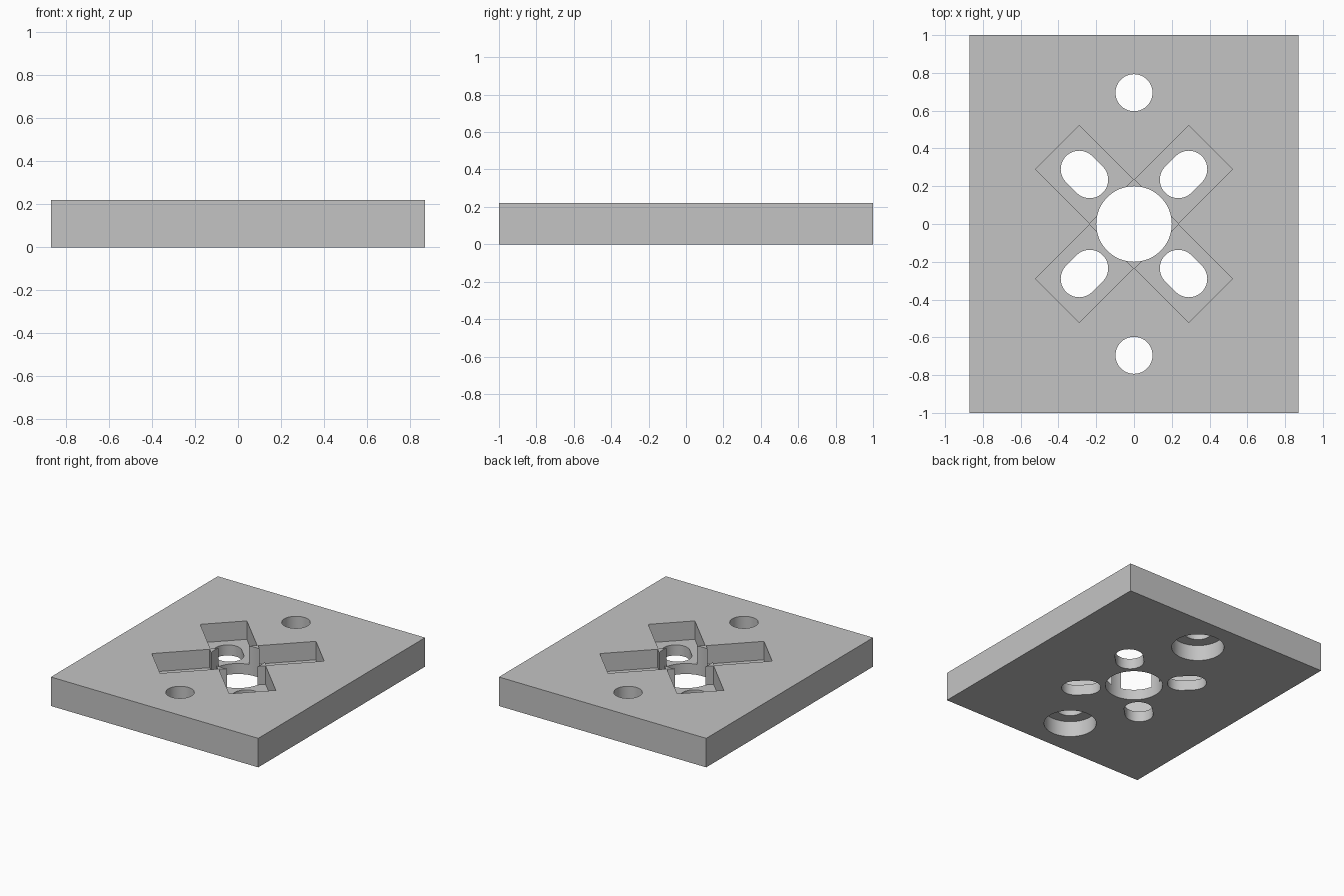
import bpy, bmesh, math
from math import cos, sin, pi
from mathutils import Matrix

cube = bpy.data.objects.get("Cube")
if cube:
    bpy.data.objects.remove(cube, do_unlink=True)

THICK = 0.22
OVER = 0.1            # how far cutters run past the faces
HOLE_R = 0.098
DIAGONALS = [pi / 4 + i * pi / 2 for i in range(4)]

grey = bpy.data.materials.new("machined grey")
grey.use_nodes = True
colour = (0.55, 0.55, 0.55, 1)
grey.diffuse_color = colour
grey.node_tree.nodes["Principled BSDF"].inputs["Base Color"].default_value = colour


def prism(name, outline, z0, z1, angle=0):
    """Extrude a flat outline from z0 to z1, turned about the z axis."""
    bm = bmesh.new()
    face = bm.faces.new([bm.verts.new((x, y, z0)) for x, y in outline])
    grown = bmesh.ops.extrude_face_region(bm, geom=[face])["geom"]
    top = [v for v in grown if isinstance(v, bmesh.types.BMVert)]
    bmesh.ops.translate(bm, verts=top, vec=(0, 0, z1 - z0))
    bmesh.ops.rotate(bm, verts=bm.verts, matrix=Matrix.Rotation(angle, 3, 'Z'))
    bmesh.ops.recalc_face_normals(bm, faces=bm.faces)
    mesh = bpy.data.meshes.new(name)
    bm.to_mesh(mesh)
    bm.free()
    obj = bpy.data.objects.new(name, mesh)
    bpy.context.collection.objects.link(obj)
    mesh.materials.append(grey)
    return obj


def rectangle(x0, x1, half):
    return [(x0, -half), (x1, -half), (x1, half), (x0, half)]


def slot(x0, x1, y, r, steps=32):
    """Outline of a round-ended slot; a circle when x0 equals x1."""
    right = [(x1 + r * cos(a), y + r * sin(a))
             for a in (-pi / 2 + pi * i / steps for i in range(steps + 1))]
    left = [(x0 + r * cos(a), y + r * sin(a))
            for a in (pi / 2 + pi * i / steps for i in range(steps + 1))]
    return right + left if x1 > x0 else right[:-1] + left[:-1]


plate = prism("mounting_plate", rectangle(-0.87, 0.87, 1), 0, THICK)
cutters = []

# Central bore
cutters.append(prism("bore_cutter", slot(0, 0, 0, 0.2), -OVER, THICK + OVER))

# Bolt holes, counterbored from underneath
for y in (-0.695, 0.695):
    cutters.append(prism("bolt_cutter", slot(0, 0, y, HOLE_R), -OVER, THICK + OVER))
    cutters.append(prism("counterbore_cutter", slot(0, 0, y, 0.183), -OVER, 0.12))

# Diagonal pockets, each with a slot through its floor
for angle in DIAGONALS:
    cutters.append(prism("pocket_cutter", rectangle(0.169, 0.573, 0.163),
                         0.08, THICK + OVER, angle))
    cutters.append(prism("slot_cutter", slot(0.332, 0.41, 0, HOLE_R),
                         -OVER, THICK + OVER, angle))

# Cut everything out of the plate
bpy.context.view_layer.objects.active = plate
for cutter in cutters:
    cutter.hide_render = True
    mod = plate.modifiers.new(cutter.name, 'BOOLEAN')
    mod.operation = 'DIFFERENCE'
    mod.solver = 'EXACT'
    mod.object = cutter
    bpy.ops.object.modifier_apply(modifier=mod.name)
    bpy.data.objects.remove(cutter, do_unlink=True)

# Smooth round walls, crisp edges
bpy.ops.object.select_all(action='DESELECT')
plate.select_set(True)
bpy.ops.object.shade_smooth_by_angle(angle=math.radians(30))
